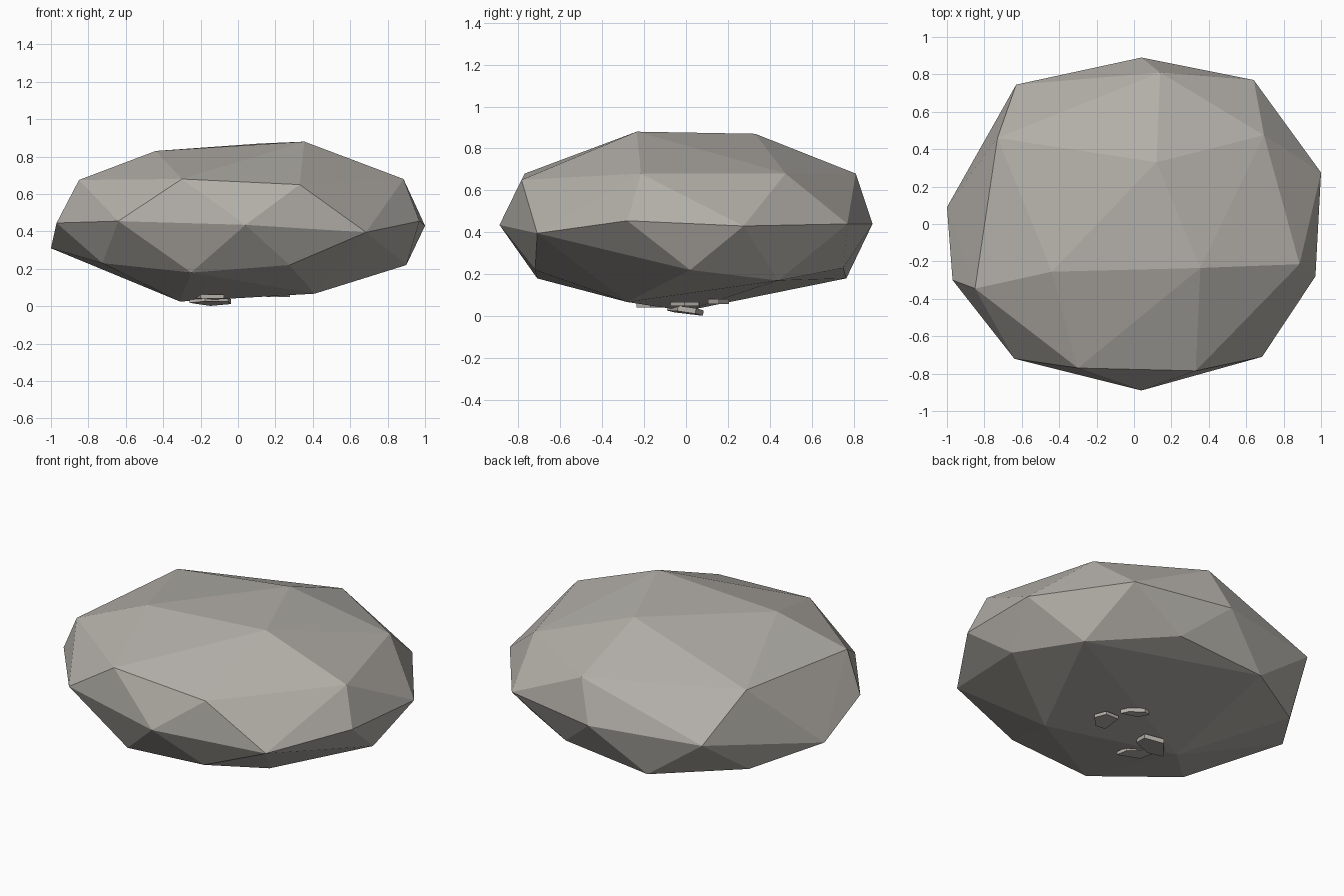
import bpy, bmesh
from mathutils import Vector, Matrix
from math import radians

if "Cube" in bpy.data.objects:
    bpy.data.objects.remove(bpy.data.objects["Cube"])

stone = bpy.data.materials.new("stone")
stone.diffuse_color = (.45, .43, .395, 1)
stone.use_nodes = True
stone.node_tree.nodes["Principled BSDF"].inputs["Base Color"].default_value = stone.diffuse_color


def hull(name, points):
    """Flat-faced convex stone from a few corner points."""
    bm = bmesh.new()
    for p in points:
        bm.verts.new(p)
    bmesh.ops.convex_hull(bm, input=bm.verts)
    loose = [v for v in bm.verts if not v.link_faces]
    bmesh.ops.delete(bm, geom=loose, context='VERTS')
    bmesh.ops.recalc_face_normals(bm, faces=bm.faces)
    mesh = bpy.data.meshes.new(name)
    bm.to_mesh(mesh)
    bm.free()
    mesh.materials.append(stone)
    obj = bpy.data.objects.new(name, mesh)
    bpy.context.collection.objects.link(obj)
    return obj


# Boulder corners, ring by ring
top = [(-.44, -.255, .83), (.355, -.235, .88), (.12, .33, .87)]
shoulder = [(.33, -.785, .65), (-.30, -.77, .68), (-.85, -.345, .675),
            (-.73, .46, .70), (.14, .81, .68), (.695, .475, .68), (.885, -.215, .68)]
rim = [(.04, .89, .44), (.64, .77, .44), (1, .275, .43), (.97, -.28, .455),
       (.685, -.71, .395), (.04, -.89, .435), (-.64, -.72, .455),
       (-.97, -.30, .445), (-1, .09, .31), (-.63, .745, .44)]
underside = [(.9, .02, .22), (.73, .44, .17), (.29, .75, .23), (-.275, .765, .18),
             (-.745, .456, .22), (-.725, -.44, .23), (-.25, -.71, .18), (.275, -.72, .22)]
base = [(.41, -.28, .067), (-.31, 0, .025)]
hull("boulder", top + shoulder + rim + underside + base)


# Small broken flakes sticking out of the underside
def flake(name, centre, size, turn, tilt):
    outline = [(-1, -.3), (-.4, -1), (.7, -.8), (1, .2), (.2, 1)]
    m = (Matrix.Translation(centre) @ Matrix.Rotation(radians(turn), 4, 'Z')
         @ Matrix.Rotation(radians(tilt), 4, 'X'))
    pts = [m @ Vector((x * size[0], y * size[1], s * size[2]))
           for x, y in outline for s in (-1, 1)]
    return hull(name, pts)


flake("flake_main", (-.15, 0, .027), (.12, .08, .013), 15, -9)
flake("flake_front", (-.15, -.17, .052), (.10, .05, .01), 130, 0)
flake("flake_side", (.2, 0, .058), (.08, .07, .01), 40, 0)
flake("flake_back", (.12, .15, .07), (.08, .03, .012), 140, 0)
